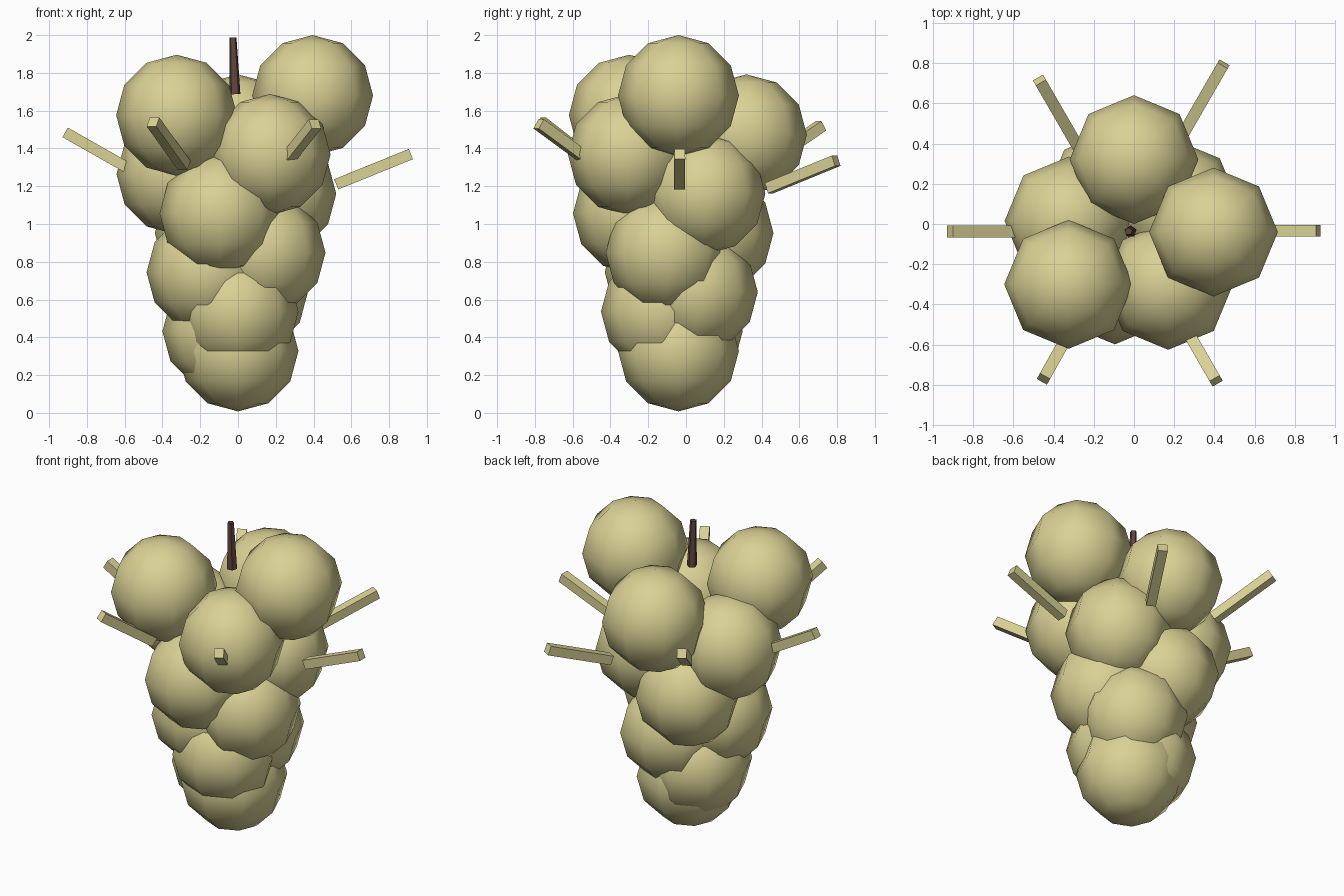
import bpy
from math import atan2, radians
from mathutils import Euler, Vector

cube = bpy.data.objects.get("Cube")
if cube:
    bpy.data.objects.remove(cube, do_unlink=True)


def material(name, color):
    mat = bpy.data.materials.new(name)
    mat.use_nodes = True
    mat.diffuse_color = (*color, 1)
    bsdf = next(n for n in mat.node_tree.nodes if n.type == "BSDF_PRINCIPLED")
    bsdf.inputs["Base Color"].default_value = (*color, 1)
    return mat


pale_green = material("pale_yellow_green", (0.70, 0.64, 0.30))
brown = material("dark_brown", (0.12, 0.06, 0.05))


def finish(name, mat, smooth=False):
    obj = bpy.context.object
    obj.name = name
    obj.data.materials.append(mat)
    for face in obj.data.polygons:
        face.use_smooth = smooth
    return obj


# Berries: a spiral that narrows as it goes down in equal steps
berry_centres = [
    (0.395, -0.04), (-0.325, -0.30), (0, 0.32), (0.17, -0.305),
    (-0.323, 0.015), (0.2, 0.1), (-0.095, -0.278), (-0.12, 0.143),
    (0.143, -0.105), (-0.164, -0.11), (0.05, 0.06), (0, -0.13),
    (-0.08, -0.02), (0, -0.04),
]
BERRY_RADIUS = 0.32
TOP_Z, STEP_Z = 1.68, 0.104
for i, (x, y) in enumerate(berry_centres):
    bpy.ops.mesh.primitive_uv_sphere_add(
        segments=8, ring_count=6, radius=BERRY_RADIUS,
        location=(x, y, TOP_Z - STEP_Z * i))
    finish(f"berry_{i + 1}", pale_green, smooth=True)

# Twigs: square bars radiating around the bunch, given by inner and outer end
twigs = [
    ((0.52, -0.035, 1.21), (0.915, -0.033, 1.37)),
    ((0.24, 0.44, 1.19), (0.445, 0.795, 1.335)),
    ((-0.285, 0.395, 1.30), (-0.47, 0.715, 1.52)),
    ((-0.545, -0.037, 1.275), (-0.915, -0.037, 1.485)),
    ((-0.285, -0.475, 1.31), (-0.45, -0.77, 1.54)),
    ((0.235, -0.48, 1.31), (0.408, -0.78, 1.53)),
]
for i, (inner, outer) in enumerate(twigs):
    a, b = Vector(inner), Vector(outer)
    d = b - a
    pitch = atan2(d.z, d.xy.length)
    bpy.ops.mesh.primitive_cube_add(
        size=1, location=(a + b) / 2,
        rotation=Euler((0, -pitch, atan2(d.y, d.x))))
    bpy.context.object.scale = (d.length, 0.058, 0.058)
    finish(f"twig_{i + 1}", pale_green)

# Stem: slim tapered post leaning slightly to one side
bpy.ops.mesh.primitive_cone_add(
    vertices=5, radius1=0.031, radius2=0.02, depth=0.3,
    location=(-0.022, -0.037, 1.837), rotation=(0, radians(-2), 0))
finish("stem", brown)
